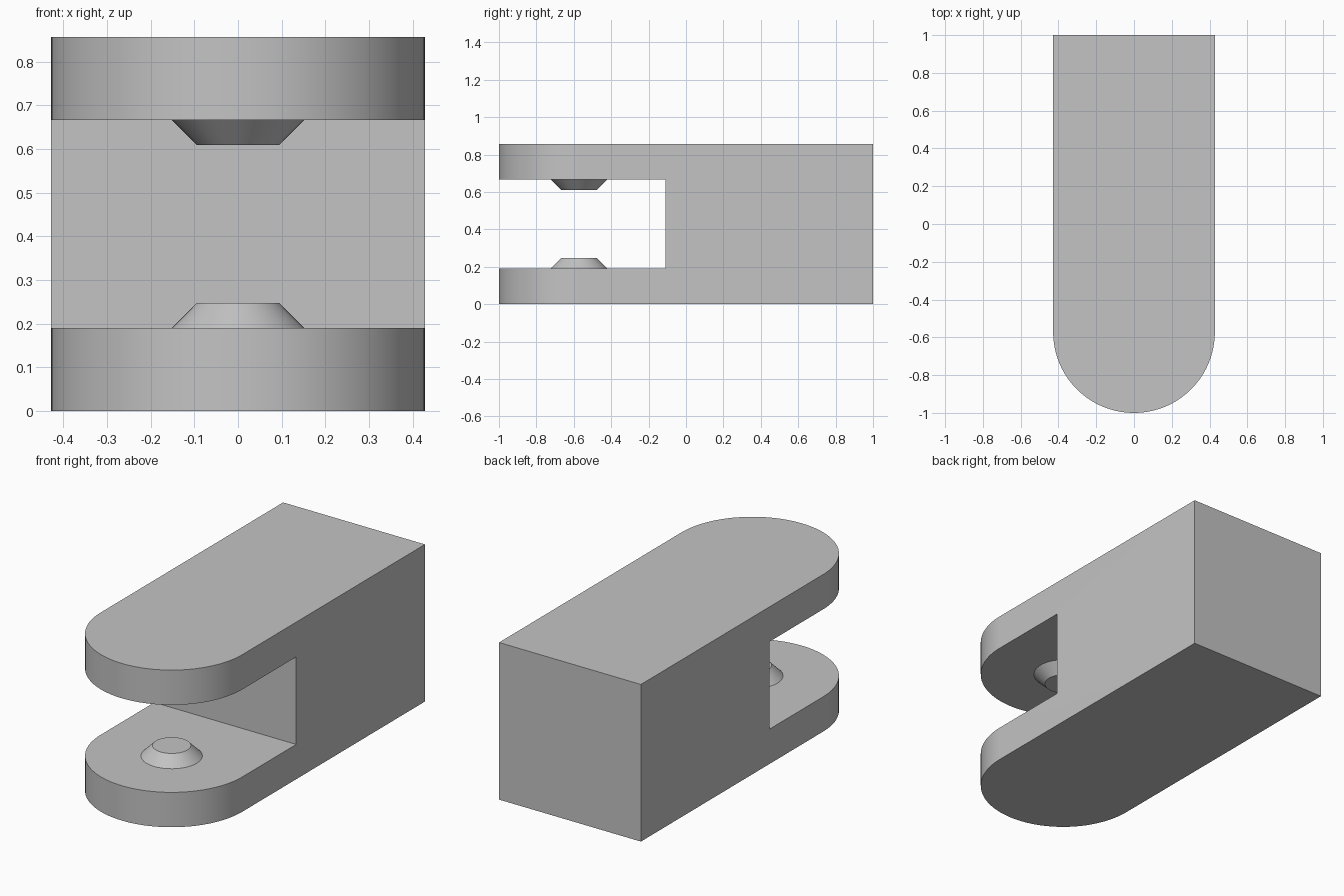
import bpy, bmesh
from math import pi, cos, sin, radians
from mathutils import Matrix

if "Cube" in bpy.data.objects:
    bpy.data.objects.remove(bpy.data.objects["Cube"], do_unlink=True)

R = 0.428                 # half width and nose radius
HEIGHT = 0.857
PIN_Y = R - 1             # centre of the rounded nose
SLOT_LOW, SLOT_HIGH, SLOT_BACK = 0.19, 0.667, -0.11
BOSS_H = 0.057

grey = bpy.data.materials.new("plain grey")
grey.use_nodes = True
colour = (0.55, 0.55, 0.55, 1)
grey.diffuse_color = colour
grey.node_tree.nodes["Principled BSDF"].inputs["Base Color"].default_value = colour


def make_object(name, bm):
    bmesh.ops.recalc_face_normals(bm, faces=bm.faces)
    mesh = bpy.data.meshes.new(name)
    bm.to_mesh(mesh)
    bm.free()
    mesh.materials.append(grey)
    obj = bpy.data.objects.new(name, mesh)
    bpy.context.collection.objects.link(obj)
    return obj


def select_only(obj):
    bpy.ops.object.select_all(action='DESELECT')
    obj.select_set(True)
    bpy.context.view_layer.objects.active = obj


def smooth(obj):
    select_only(obj)
    bpy.ops.object.shade_smooth_by_angle(angle=radians(30))


# Body: square-backed, round-nosed outline extruded upwards
steps = 64
outline = [(R, 1), (-R, 1)]
outline += [(R * cos(pi + pi * i / steps), PIN_Y + R * sin(pi + pi * i / steps))
            for i in range(steps + 1)]
bm = bmesh.new()
base = bm.faces.new([bm.verts.new((x, y, 0)) for x, y in outline])
top = bmesh.ops.extrude_face_region(bm, geom=[base])["geom"]
bmesh.ops.translate(bm, vec=(0, 0, HEIGHT),
                    verts=[v for v in top if isinstance(v, bmesh.types.BMVert)])
body = make_object("clevis_body", bm)

# Slot between the two cheeks
bm = bmesh.new()
depth = SLOT_BACK + 1.2
bmesh.ops.create_cube(bm, size=1, matrix=Matrix.Translation(
    (0, SLOT_BACK - depth / 2, (SLOT_LOW + SLOT_HIGH) / 2))
    @ Matrix.Diagonal((1.2, depth, SLOT_HIGH - SLOT_LOW, 1)))
cutter = make_object("slot_cutter", bm)
cutter.hide_render = True
cut = body.modifiers.new("slot", 'BOOLEAN')
cut.operation = 'DIFFERENCE'
cut.solver = 'EXACT'
cut.object = cutter
select_only(body)
bpy.ops.object.modifier_apply(modifier=cut.name)
bpy.data.objects.remove(cutter, do_unlink=True)
smooth(body)

# Tapered bosses facing each other inside the slot
for name, z, direction in (("lower_boss", SLOT_LOW, 1), ("upper_boss", SLOT_HIGH, -1)):
    bm = bmesh.new()
    bmesh.ops.create_cone(bm, cap_ends=True, segments=48, radius1=0.152,
                          radius2=0.095, depth=BOSS_H)
    bmesh.ops.transform(bm, verts=bm.verts, matrix=Matrix.Translation(
        (0, PIN_Y, z + direction * BOSS_H / 2)) @ Matrix.Diagonal((1, 1, direction, 1)))
    smooth(make_object(name, bm))
